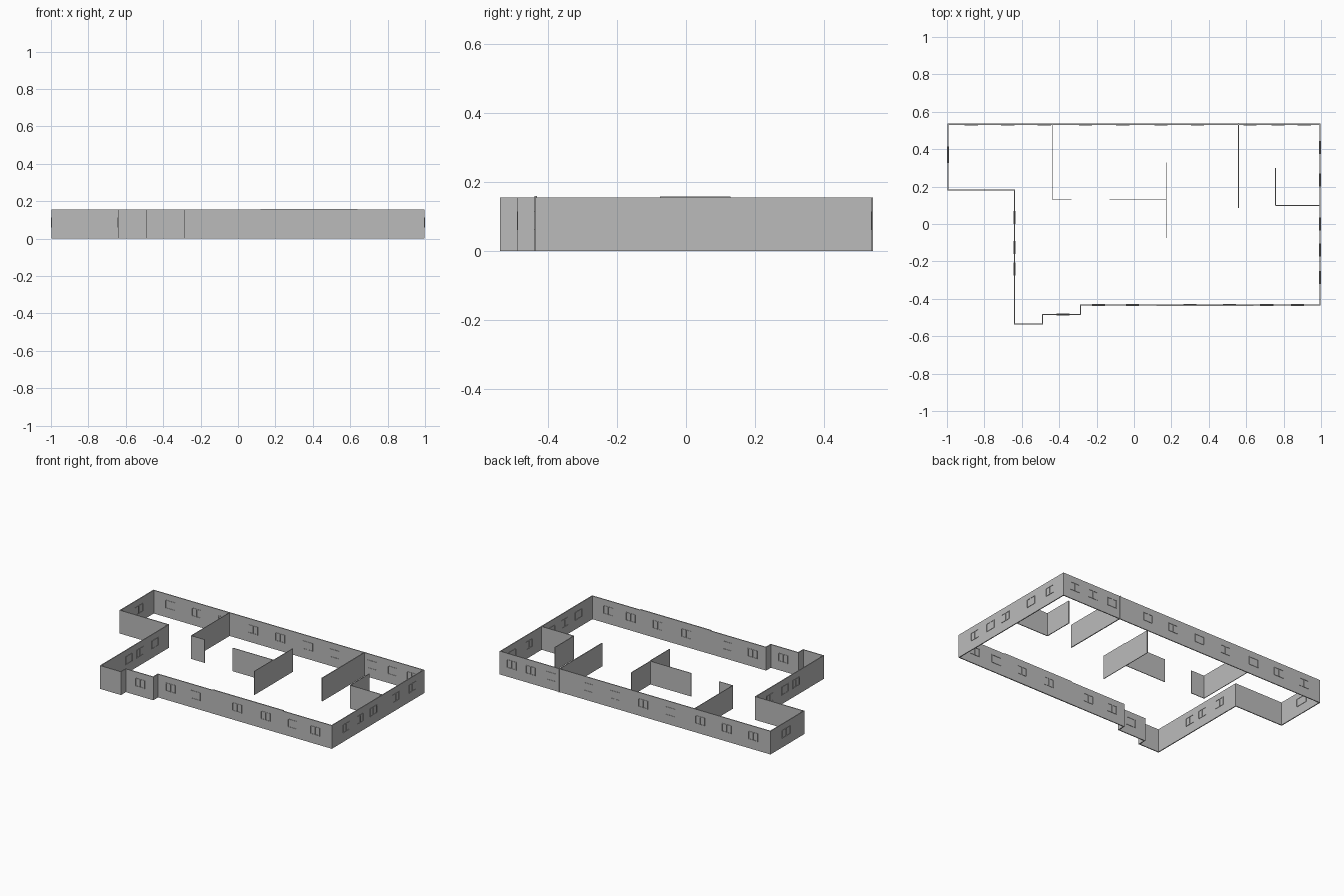
import bpy, bmesh
from mathutils import Vector

if "Cube" in bpy.data.objects:
    bpy.data.objects.remove(bpy.data.objects["Cube"])

H = 0.155          # wall height
T = 0.006          # outer wall thickness

grey = bpy.data.materials.new("plaster_grey")
grey.diffuse_color = (0.5, 0.5, 0.5, 1)
grey.use_nodes = True
grey.node_tree.nodes["Principled BSDF"].inputs["Base Color"].default_value = grey.diffuse_color


def finish(name, bm):
    bmesh.ops.recalc_face_normals(bm, faces=bm.faces)
    me = bpy.data.meshes.new(name)
    bm.to_mesh(me)
    bm.free()
    me.materials.append(grey)
    ob = bpy.data.objects.new(name, me)
    bpy.context.collection.objects.link(ob)
    return ob


def add_box(bm, x0, x1, y0, y1, z0, z1):
    vs = bmesh.ops.create_cube(bm, size=1)["verts"]
    for v in vs:
        v.co = Vector(((x0 + x1) / 2 + v.co.x * (x1 - x0),
                       (y0 + y1) / 2 + v.co.y * (y1 - y0),
                       (z0 + z1) / 2 + v.co.z * (z1 - z0)))


def walls(name, runs, t, h=H):
    """Straight axis-aligned walls given as centre lines (x0, y0, x1, y1)."""
    bm = bmesh.new()
    for x0, y0, x1, y1 in runs:
        if x0 == x1:
            add_box(bm, x0 - t / 2, x0 + t / 2, y0, y1, 0, h)
        else:
            add_box(bm, x0, x1, y0 - t / 2, y0 + t / 2, 0, h)
    return finish(name, bm)


def window(name, x, y, along_x, w=0.07, z0=0.06, z1=0.114):
    """Frame with sill, head, jambs and mullion, standing just proud of the wall."""
    bm = bmesh.new()
    d, b = T / 2 + 0.0025, 0.003
    bars = [(-w / 2, w / 2, z0, z0 + b), (-w / 2, w / 2, z1 - b, z1)]
    bars += [(c - b / 2, c + b / 2, z0 + b, z1 - b)
             for c in (-w / 2 + b / 2, 0, w / 2 - b / 2)]
    for a0, a1, c0, c1 in bars:
        if along_x:
            add_box(bm, x + a0, x + a1, y - d, y + d, c0, c1)
        else:
            add_box(bm, x - d, x + d, y + a0, y + a1, c0, c1)
    return finish(name, bm)


# Outer shell: closed outline (counter-clockwise), mitred by half thickness each way
L, R, B, F = -0.995, 0.995, 0.533, -0.434
outline = [(L, B), (L, 0.181), (-0.639, 0.181), (-0.639, -0.535), (-0.489, -0.535),
           (-0.489, -0.484), (-0.286, -0.484), (-0.286, F), (R, F), (R, B)]


def offset(points, d):
    out = []
    for i, p in enumerate(points):
        a = Vector(p) - Vector(points[i - 1])
        b = Vector(points[(i + 1) % len(points)]) - Vector(p)
        a.normalize()
        b.normalize()
        out.append(Vector(p) + d * (Vector((-a.y, a.x)) + Vector((-b.y, b.x))))
    return out


bm = bmesh.new()
rings = [[bm.verts.new((p.x, p.y, z)) for p in offset(outline, d)]
         for d, z in ((-T / 2, 0), (-T / 2, H), (T / 2, H), (T / 2, 0))]
n = len(outline)
for k in range(4):
    r0, r1 = rings[k], rings[(k + 1) % 4]
    for i in range(n):
        j = (i + 1) % n
        bm.faces.new((r0[i], r0[j], r1[j], r1[i]))
finish("outer_walls", bm)

# Slightly taller panel in the front wall
walls("front_panel", [(0.12, F, 0.64, F)], T + 0.001, 0.159)

# Interior partitions
walls("left_partition", [(-0.435, 0.128, -0.435, B), (-0.435, 0.13, -0.335, 0.13)], 0.004)
walls("middle_partition", [(-0.13, 0.13, 0.172, 0.13), (0.172, 0.128, 0.172, 0.33)], 0.004)
walls("middle_partition_spur", [(0.172, -0.075, 0.172, 0.128)], 0.004, 0.158)
walls("right_partition", [(0.559, 0.085, 0.559, 0.541)], 0.006)
walls("corner_partition", [(0.757, 0.1, 0.757, 0.3), (0.757, 0.1, R, 0.1)], 0.005)

# Windows in each outer wall
for x in (-0.87, -0.675, -0.48, -0.26, -0.06, 0.145, 0.34, 0.62, 0.77, 0.91):
    window("back_window", x, B, True)
for x in (-0.19, -0.007, 0.30, 0.51, 0.71, 0.875):
    window("front_window", x, F, True)
window("step_window", -0.38, -0.484, True)
for y in (0.41, 0.235, 0.0, -0.14, -0.285):
    window("right_window", R, y, False)
for y in (0.035, -0.125, -0.24):
    window("side_window", -0.639, y, False)
window("left_window", L, 0.37, False, w=0.09)
